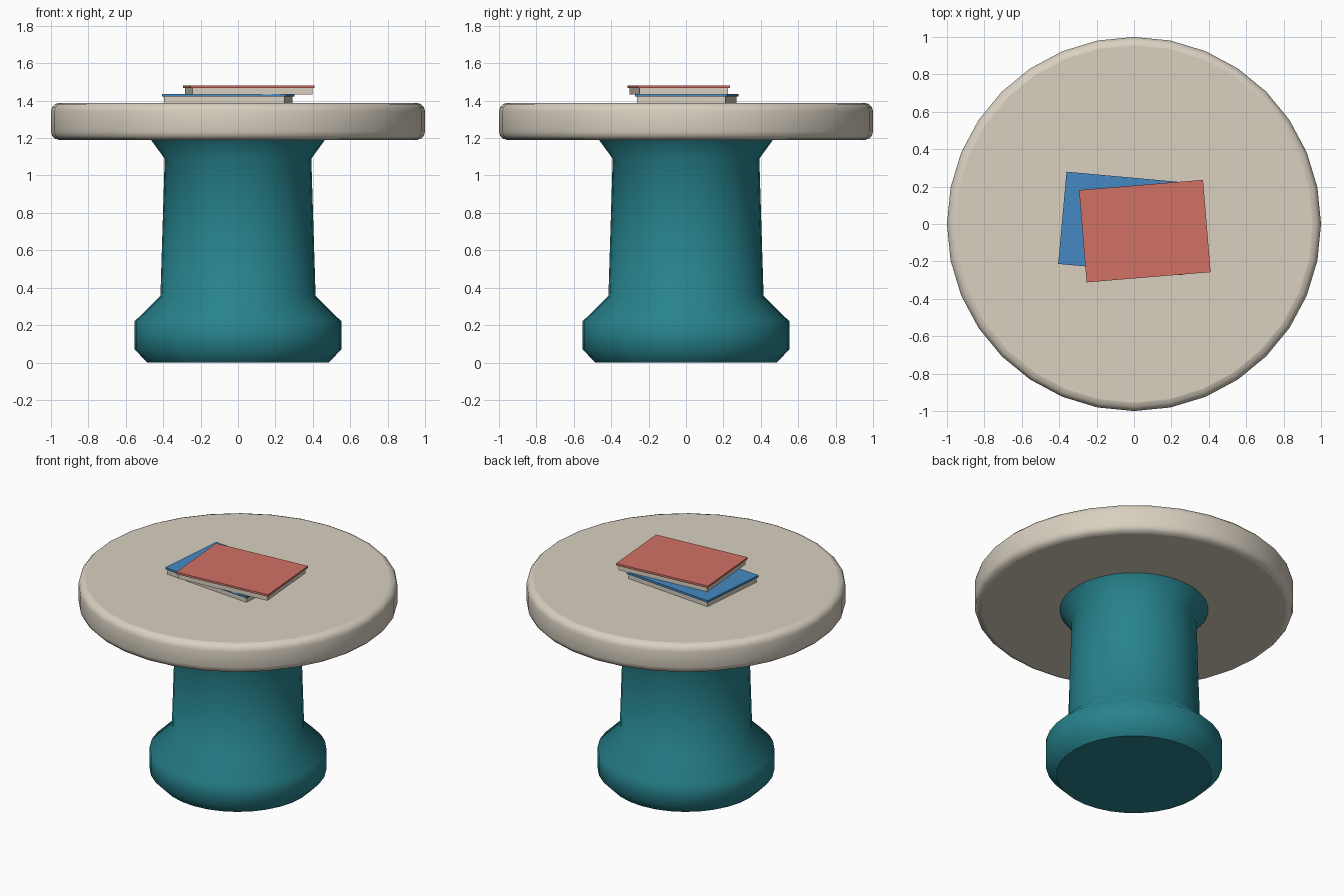
import bpy, bmesh, math
from mathutils import Matrix

if "Cube" in bpy.data.objects:
    bpy.data.objects.remove(bpy.data.objects["Cube"])


def material(name, rgb):
    m = bpy.data.materials.new(name)
    m.diffuse_color = (*rgb, 1)
    m.use_nodes = True
    m.node_tree.nodes["Principled BSDF"].inputs["Base Color"].default_value = m.diffuse_color
    return m


TEAL = material("teal", (0.020, 0.225, 0.265))
BEIGE = material("beige", (0.69, 0.63, 0.53))
BLUE = material("blue", (0.060, 0.250, 0.540))
RED = material("red", (0.64, 0.165, 0.128))


def finish(name, bm, mat):
    bmesh.ops.recalc_face_normals(bm, faces=bm.faces)
    me = bpy.data.meshes.new(name)
    bm.to_mesh(me)
    bm.free()
    me.materials.append(mat)
    ob = bpy.data.objects.new(name, me)
    bpy.context.collection.objects.link(ob)
    return ob


def lathe(name, profile, mat, sides=32):
    """Stack rings of (radius, z), smooth sides and flat end caps."""
    bm = bmesh.new()
    rings = []
    for r, z in profile:
        angles = [2 * math.pi * i / sides for i in range(sides)]
        rings.append([bm.verts.new((r * math.cos(a), r * math.sin(a), z)) for a in angles])
    for low, high in zip(rings, rings[1:]):
        for i in range(sides):
            j = (i + 1) % sides
            bm.faces.new((low[i], low[j], high[j], high[i])).smooth = True
    bm.faces.new(rings[0][::-1])
    bm.faces.new(rings[-1])
    return finish(name, bm, mat)


def slab(name, size, z0, z1, centre, angle, mat):
    bm = bmesh.new()
    place = (Matrix.Translation((*centre, (z0 + z1) / 2))
             @ Matrix.Rotation(math.radians(angle), 4, 'Z')
             @ Matrix.Diagonal((*size, z1 - z0, 1)))
    bmesh.ops.create_cube(bm, size=1, matrix=place)
    return finish(name, bm, mat)


# Pedestal with a chamfered foot and flared neck
lathe("pedestal", [(0.485, 0), (0.553, 0.07), (0.553, 0.22), (0.415, 0.355),
                   (0.392, 1.09), (0.465, 1.19)], TEAL)

# Round table top with rounded rims
b, bottom, top = 0.045, 1.19, 1.388
arc = [math.pi / 2 * i / 3 for i in range(4)]
rim = [(1 - b + b * math.sin(a), bottom + b - b * math.cos(a)) for a in arc]
rim += [(1 - b + b * math.cos(a), top - b + b * math.sin(a)) for a in arc]
lathe("table_top", rim, BEIGE)

# Two stacked books: a page block under a thin cover
for name, z, centre, angle, mat in (
        ("lower_book", top, (-0.052, 0.003), -5.2, BLUE),
        ("upper_book", 1.434, (0.058, -0.038), 4.7, RED)):
    slab(name + "_pages", (0.645, 0.475), z, z + 0.034, centre, angle, BEIGE)
    slab(name + "_cover", (0.665, 0.495), z + 0.034, z + 0.048, centre, angle, mat)
